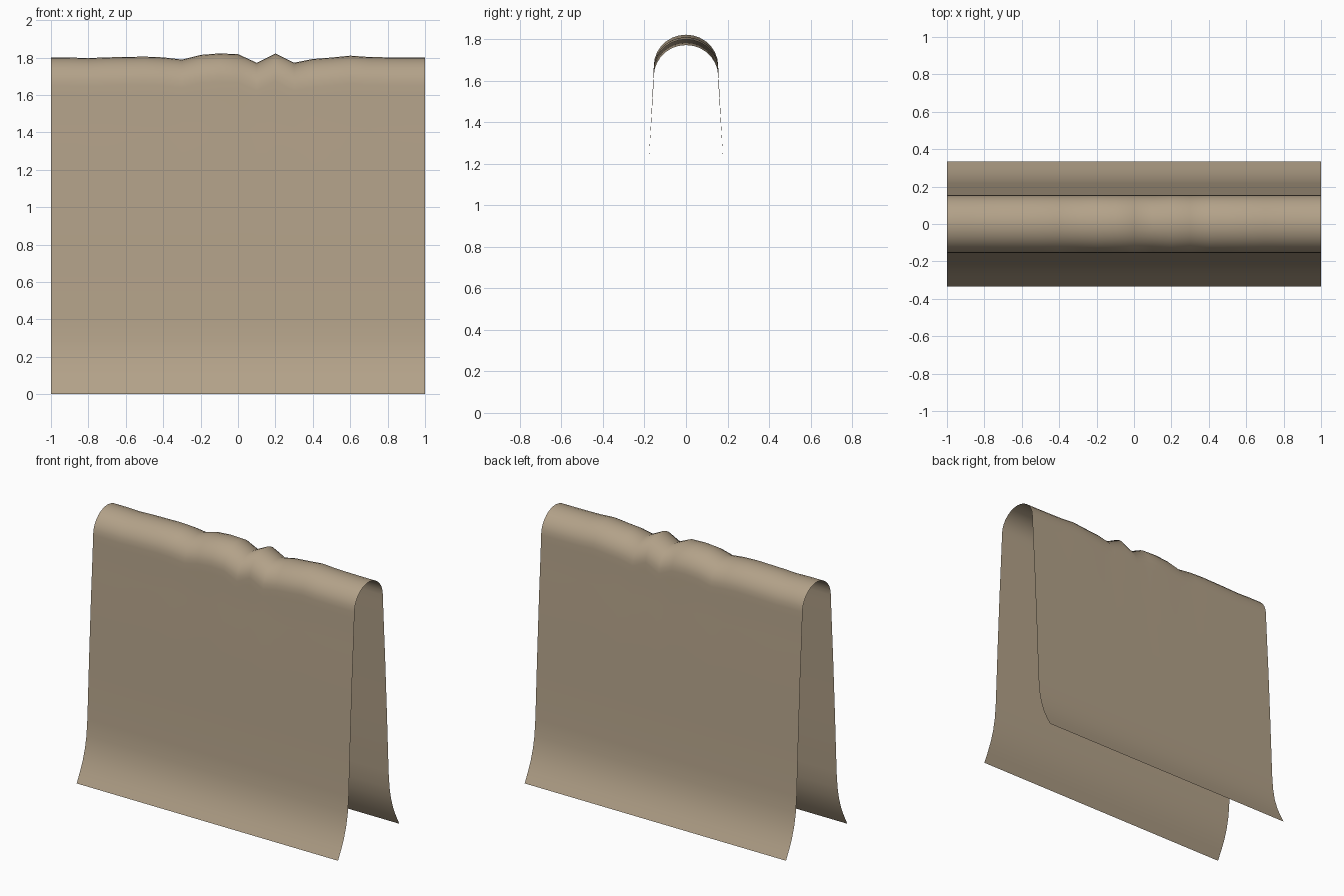
import bpy, bmesh, math

if "Cube" in bpy.data.objects:
    bpy.data.objects.remove(bpy.data.objects["Cube"])

# Half cross-section (y, z) of the draped sheet: flared hem, then straight side
side = [(0.335, 0.0), (0.30, 0.065), (0.27, 0.13), (0.245, 0.205), (0.228, 0.29),
        (0.218, 0.40), (0.20, 0.80), (0.18, 1.20), (0.167, 1.42), (0.157, 1.60)]
# Rounded fold over the top
N = 14
arc = [(0.155 * math.cos(math.pi * i / N), 1.65 + 0.15 * math.sin(math.pi * i / N))
       for i in range(N + 1)]
profile = side + arc + [(-y, z) for y, z in reversed(side)]

# Ripple heights along the fold, one every 0.1 in x from -1 to 1
ripple = [0, 0, -.003, .001, .003, .005, .001, -.011, .014, .022, .018,
          -.028, .022, -.028, -.008, 0, .010, .003, .001, 0, 0]


def weight(z):
    t = min(max((z - 1.2) / 0.45, 0), 1)
    return t * t * (3 - 2 * t)


# Loft the profile along x
bm = bmesh.new()
rows = [[bm.verts.new((-1 + 0.1 * i, y, z + d * weight(z))) for y, z in profile]
        for i, d in enumerate(ripple)]
for a, b in zip(rows, rows[1:]):
    for j in range(len(profile) - 1):
        bm.faces.new((a[j], a[j + 1], b[j + 1], b[j]))
# Make the outside of the sheet face outward
bm.normal_update()
top = max(bm.faces, key=lambda f: f.calc_center_median().z)
if top.normal.z < 0:
    bmesh.ops.reverse_faces(bm, faces=bm.faces[:])
for f in bm.faces:
    f.smooth = True

mesh = bpy.data.meshes.new("draped_sheet")
bm.to_mesh(mesh)
bm.free()
sheet = bpy.data.objects.new("draped_sheet", mesh)
bpy.context.collection.objects.link(sheet)

# Tan cloth
mat = bpy.data.materials.new("tan_cloth")
mat.diffuse_color = (0.45, 0.36, 0.25, 1)
mat.use_nodes = True
mat.node_tree.nodes["Principled BSDF"].inputs["Base Color"].default_value = mat.diffuse_color
mesh.materials.append(mat)
